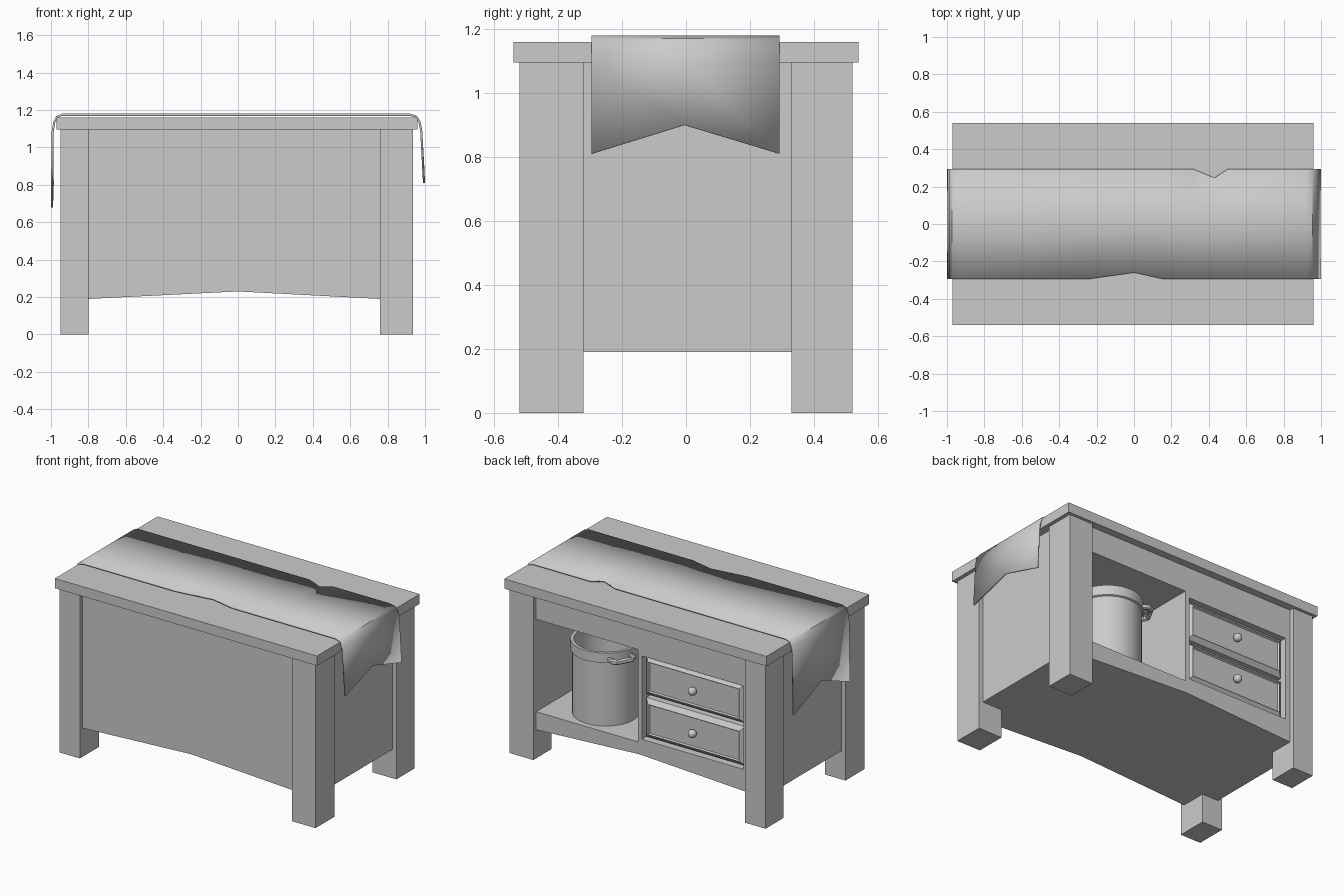
import bpy, bmesh, math
from mathutils import Matrix, Vector

if "Cube" in bpy.data.objects:
    bpy.data.objects.remove(bpy.data.objects["Cube"])

def finish(name, bm, smooth=False):
    bmesh.ops.recalc_face_normals(bm, faces=bm.faces)
    me = bpy.data.meshes.new(name)
    bm.to_mesh(me)
    bm.free()
    ob = bpy.data.objects.new(name, me)
    bpy.context.collection.objects.link(ob)
    if smooth:
        shade(ob)
    return ob

def shade(ob):
    bpy.ops.object.select_all(action='DESELECT')
    ob.select_set(True)
    bpy.context.view_layer.objects.active = ob
    bpy.ops.object.shade_smooth_by_angle(angle=math.radians(35))

def box(name, x0, x1, y0, y1, z0, z1):
    bm = bmesh.new()
    m = (Matrix.Translation(((x0 + x1) / 2, (y0 + y1) / 2, (z0 + z1) / 2))
         @ Matrix.Diagonal((x1 - x0, y1 - y0, z1 - z0, 1)))
    bmesh.ops.create_cube(bm, size=1, matrix=m)
    return finish(name, bm)

def prism(name, profile, y0, y1):
    # xz profile extruded along y
    bm = bmesh.new()
    f = bm.faces.new([bm.verts.new((x, y0, z)) for x, z in profile])
    r = bmesh.ops.extrude_face_region(bm, geom=[f])
    bmesh.ops.translate(bm, verts=[v for v in r['geom'] if isinstance(v, bmesh.types.BMVert)],
                        vec=(0, y1 - y0, 0))
    return finish(name, bm)

def lathe(name, profile, matrix, steps=40):
    bm = bmesh.new()
    vs = [bm.verts.new((r, 0, z)) for r, z in profile]
    es = [bm.edges.new(p) for p in zip(vs, vs[1:])]
    bmesh.ops.spin(bm, geom=vs + es, cent=(0, 0, 0), axis=(0, 0, 1),
                   angle=math.tau, steps=steps)
    bmesh.ops.remove_doubles(bm, verts=bm.verts, dist=1e-4)
    bmesh.ops.transform(bm, matrix=matrix, verts=bm.verts)
    return finish(name, bm, True)

# Table top
box("table_top", -0.97, 0.96, -0.54, 0.54, 1.095, 1.16)

# Legs
for xn, x0, x1 in (("left", -0.95, -0.80), ("right", 0.76, 0.935)):
    for yn, y0, y1 in (("front", -0.52, -0.32), ("back", 0.33, 0.52)):
        box(f"{yn}_{xn}_leg", x0, x1, y0, y1, 0, 1.095)

# Cabinet body with arched underside, hollowed by two openings at the back
body = prism("cabinet_body", [(-0.92, 0.19), (-0.80, 0.19), (0, 0.23), (0.76, 0.19),
                              (0.905, 0.19), (0.905, 1.095), (-0.92, 1.095)], -0.49, 0.49)
for name, dims in (("shelf_cutter", (0.012, 0.76, -0.44, 0.6, 0.31, 0.925)),
                   ("drawer_cutter", (-0.765, -0.018, 0.40, 0.6, 0.335, 0.89))):
    cut = box(name, *dims)
    cut.hide_render = True
    cut.hide_set(True)
    mod = body.modifiers.new(name, 'BOOLEAN')
    mod.operation = 'DIFFERENCE'
    mod.solver = 'EXACT'
    mod.object = cut

# Drawers: slab with a sloped front edge, plus a round knob
def drawer(name, zc):
    xc, hw, hh = -0.3915, 0.365, 0.13
    bm = bmesh.new()
    rings = []
    for inset, y in ((0, 0.40), (0, 0.455), (0.03, 0.48), (0.036, 0.47)):
        w, h = hw - inset, hh - inset
        rings.append([bm.verts.new((xc + sx * w, y, zc + sz * h))
                      for sx, sz in ((-1, -1), (1, -1), (1, 1), (-1, 1))])
    for a, b in zip(rings, rings[1:]):
        for i in range(4):
            j = (i + 1) % 4
            bm.faces.new((a[i], a[j], b[j], b[i]))
    bm.faces.new(rings[0])
    bm.faces.new(rings[-1])
    finish(name, bm)
    ball = [(0.027 * math.sin(t), 0.025 - 0.027 * math.cos(t))
            for t in [math.pi * (0.2 + 0.8 * k / 8) for k in range(9)]]
    profile = [(0.012, 0)] + ball[:-1] + [(0, ball[-1][1])]
    lathe(name + "_knob", profile, Matrix.Translation((xc, 0.468, zc))
          @ Matrix.Rotation(-math.pi / 2, 4, 'X'), 20)

drawer("upper_drawer", 0.755)
drawer("lower_drawer", 0.473)

# Pot on the shelf
pot = Vector((0.415, 0.25, 0.31))
lathe("pot", [(0, 0), (0.204, 0), (0.204, 0.42), (0.214, 0.425), (0.214, 0.49),
              (0.194, 0.49), (0.19, 0.02), (0, 0.02)], Matrix.Translation(pot))

# Pot handles on opposite sides
for name, ang in (("inner_pot_handle", 151), ("outer_pot_handle", 331)):
    cu = bpy.data.curves.new(name, 'CURVE')
    cu.dimensions = '3D'
    cu.bevel_depth = 0.016
    cu.bevel_resolution = 3
    cu.use_fill_caps = True
    pts = [(0.19, -0.07), (0.235, -0.07), (0.255, -0.05),
           (0.255, 0.05), (0.235, 0.07), (0.19, 0.07)]
    sp = cu.splines.new('POLY')
    sp.points.add(len(pts) - 1)
    rot = Matrix.Rotation(math.radians(ang), 3, 'Z')
    for p, (r, t) in zip(sp.points, pts):
        p.co = (*(pot + rot @ Vector((r, t, 0.445))), 1)
    tmp = bpy.data.objects.new(name + "_path", cu)
    bpy.context.collection.objects.link(tmp)
    me = bpy.data.meshes.new_from_object(tmp)
    bpy.data.objects.remove(tmp)
    ob = bpy.data.objects.new(name, me)
    bpy.context.collection.objects.link(ob)
    shade(ob)

# Cloth runner: stations of x, z, lower y, upper y, notch height at the middle
LO, HI = -0.295, 0.293
stations = [(-1.0, 0.68, LO, HI, 0.12), (-0.997, 1.08, LO, HI, 0), (-0.988, 1.135, LO, HI, 0),
            (-0.972, 1.168, LO, HI, 0), (-0.94, 1.18, LO, HI, 0), (-0.25, 1.18, LO, HI, 0),
            (0, 1.18, -0.26, HI, 0), (0.16, 1.18, LO, HI, 0), (0.32, 1.18, LO, HI, 0),
            (0.43, 1.18, LO, 0.247, 0), (0.50, 1.18, LO, HI, 0), (0.92, 1.18, LO, HI, 0),
            (0.955, 1.17, LO, HI, 0), (0.975, 1.14, LO, HI, 0), (0.985, 1.09, LO, HI, 0),
            (1.0, 0.81, LO, HI, 0.09)]
bm = bmesh.new()
rows = [[bm.verts.new((x, lo, z)),
         bm.verts.new((x - math.copysign(0.004, x) * (dz > 0), -0.005, z + dz)),
         bm.verts.new((x, hi, z))] for x, z, lo, hi, dz in stations]
for a, b in zip(rows, rows[1:]):
    for k in range(2):
        bm.faces.new((a[k], b[k], b[k + 1], a[k + 1]))
me = bpy.data.meshes.new("cloth_runner")
bm.to_mesh(me)
bm.free()
cloth = bpy.data.objects.new("cloth_runner", me)
bpy.context.collection.objects.link(cloth)
shade(cloth)
sol = cloth.modifiers.new("thickness", 'SOLIDIFY')
sol.thickness = 0.011
sol.offset = -1
